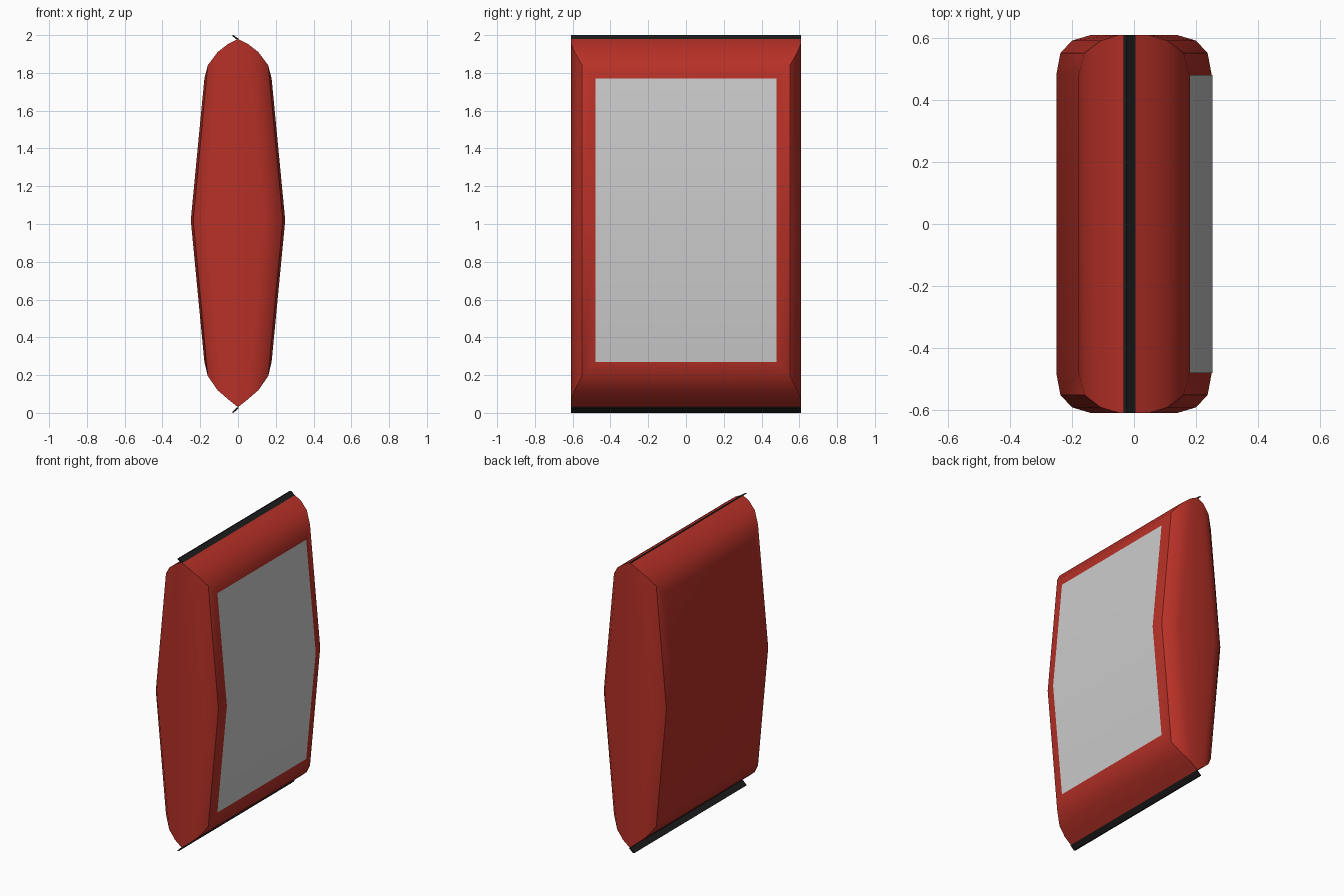
import bpy, math

if "Cube" in bpy.data.objects:
    bpy.data.objects.remove(bpy.data.objects["Cube"])

MID = 1.02
# Nested frames from panel edge to seam: half width, top z, bottom z, depth at ends, depth at middle
RINGS = [
    (0.48, 1.77, 0.27, 0.178, 0.25),
    (0.55, 1.84, 0.195, 0.160, 0.237),
    (0.59, 1.91, 0.12, 0.108, 0.20),
    (0.608, 1.955, 0.07, 0.050, 0.14),
    (0.608, 1.98, 0.03, 0.0, 0.0),
]


def ring_points(w, top, bottom, x_end, x_mid):
    return [(x_end, -w, bottom), (x_end, w, bottom), (x_mid, w, MID),
            (x_end, w, top), (x_end, -w, top), (x_mid, -w, MID)]


def material(name, color):
    m = bpy.data.materials.new(name)
    m.diffuse_color = color
    m.use_nodes = True
    m.node_tree.nodes["Principled BSDF"].inputs["Base Color"].default_value = m.diffuse_color
    return m


def make(name, verts, faces, mat=None):
    mesh = bpy.data.meshes.new(name)
    mesh.from_pydata(verts, [], faces)
    mesh.update()
    ob = bpy.data.objects.new(name, mesh)
    bpy.context.collection.objects.link(ob)
    if mat:
        mesh.materials.append(mat)
    return ob


red = material("red_foil", (0.47, 0.03, 0.02, 1))
black = material("black_seal", (0.012, 0.012, 0.012, 1))

# Pillow-shaped bag: one half, mirrored at the seam
PANEL = [(0, 1, 2, 5), (5, 2, 3, 4)]
verts = [p for r in RINGS for p in ring_points(*r)]
faces = list(PANEL)
for k in range(len(RINGS) - 1):
    a, b = k * 6, k * 6 + 6
    for i in range(6):
        j = (i + 1) % 6
        faces.append((a + i, b + i, b + j, a + j))
bag = make("bag_body", verts, faces, red)
mirror = bag.modifiers.new("mirror", 'MIRROR')
mirror.use_axis = (True, False, False)
mirror.use_clip = True

# Grey label lying on the right-hand panel
label = make("label_panel", [(x + 0.002, y, z) for x, y, z in ring_points(*RINGS[0])], PANEL)

for ob in (bag, label):
    bpy.ops.object.select_all(action='DESELECT')
    ob.select_set(True)
    bpy.context.view_layer.objects.active = ob
    if ob is bag:
        bpy.ops.object.modifier_apply(modifier="mirror")
    bpy.ops.object.shade_smooth_by_angle(angle=math.radians(35))

# Thin folded seals along the top and bottom seams
TOP_PROFILE = [(0.005, 1.979), (-0.024, 2.0), (-0.034, 1.998), (-0.004, 1.974)]
BOTTOM_PROFILE = [(x, 2.005 - z if z < 1.99 else 2.0 - z) for x, z in TOP_PROFILE]
for name, profile in (("top_seal", TOP_PROFILE), ("bottom_seal", BOTTOM_PROFILE[::-1])):
    pts = [(x, y, z) for y in (-0.608, 0.608) for x, z in profile]
    sides = [(i, i + 4, (i + 1) % 4 + 4, (i + 1) % 4) for i in range(4)]
    make(name, pts, [(3, 2, 1, 0), (4, 5, 6, 7)] + [f[::-1] for f in sides])
    bpy.data.objects[name].data.materials.append(black)
    # consistent outward normals
    import bmesh
    bm = bmesh.new()
    bm.from_mesh(bpy.data.objects[name].data)
    bmesh.ops.recalc_face_normals(bm, faces=bm.faces)
    bm.to_mesh(bpy.data.objects[name].data)
    bm.free()
